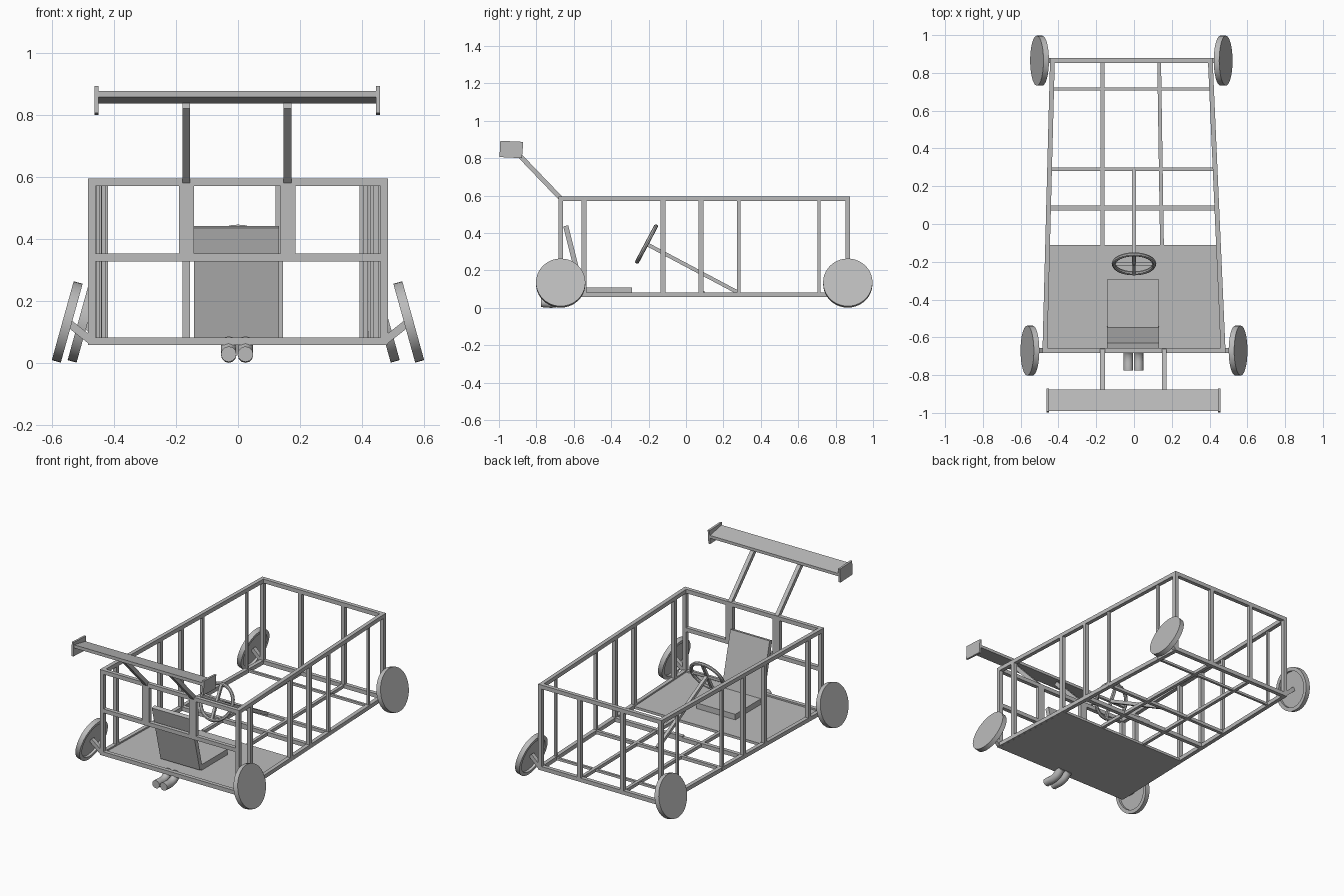
import bpy, bmesh, math
from mathutils import Vector, Matrix

if "Cube" in bpy.data.objects:
    bpy.data.objects.remove(bpy.data.objects["Cube"], do_unlink=True)

GREY = (0.5, 0.5, 0.5, 1)
mat = bpy.data.materials.new("plain_grey")
mat.use_nodes = True
mat.diffuse_color = GREY
mat.node_tree.nodes["Principled BSDF"].inputs["Base Color"].default_value = GREY

T = 0.025                      # tube thickness
REAR, NOSE = -0.67, 0.865      # ends of the frame along y
LOW, MID, TOP = 0.07, 0.34, 0.583


def add(name, bm):
    bmesh.ops.recalc_face_normals(bm, faces=bm.faces)
    me = bpy.data.meshes.new(name)
    bm.to_mesh(me)
    bm.free()
    me.materials.append(mat)
    ob = bpy.data.objects.new(name, me)
    bpy.context.collection.objects.link(ob)
    return ob


def smooth(ob):
    bpy.ops.object.select_all(action='DESELECT')
    ob.select_set(True)
    bpy.context.view_layer.objects.active = ob
    bpy.ops.object.shade_smooth_by_angle()


def bar(name, a, b, w=T, d=T):
    """Square tube from a to b, w and d across."""
    a, b = Vector(a), Vector(b)
    rot = (b - a).to_track_quat('Z', 'Y').to_matrix().to_4x4()
    bm = bmesh.new()
    bmesh.ops.create_cube(bm, size=1, matrix=Matrix.Translation((a + b) / 2) @ rot
                          @ Matrix.Diagonal((w, d, (b - a).length, 1)))
    return add(name, bm)


def box(name, lo, hi):
    lo, hi = Vector(lo), Vector(hi)
    bm = bmesh.new()
    bmesh.ops.create_cube(bm, size=1, matrix=Matrix.Translation((lo + hi) / 2)
                          @ Matrix.Diagonal((*(hi - lo), 1)))
    return add(name, bm)


def prism(name, outline, shift):
    """Extrude a closed outline of 3D points along shift."""
    bm = bmesh.new()
    face = bm.faces.new([bm.verts.new(p) for p in outline])
    ext = bmesh.ops.extrude_face_region(bm, geom=[face])
    moved = [v for v in ext["geom"] if isinstance(v, bmesh.types.BMVert)]
    bmesh.ops.translate(bm, verts=moved, vec=shift)
    return add(name, bm)


def side_x(s, y):
    """Centre of the tapering side frame at y."""
    t = (y - REAR) / (NOSE - REAR)
    return s * 0.472 + t * (0.04 if s < 0 else -0.068)


# Side frames: rails and posts
POSTS = [(REAR, T), (-0.545, T), (-0.123, T), (0.08, T), (0.283, 0.018), (0.71, 0.016), (NOSE, T)]
for s, side in ((1, "left"), (-1, "right")):
    for z, level in ((LOW, "bottom"), (TOP, "top")):
        bar(f"{side}_{level}_rail", (side_x(s, REAR), REAR, z), (side_x(s, NOSE), NOSE, z))
    for y, w in POSTS:
        x = side_x(s, y)
        bar(f"{side}_post", (x, y, LOW - T / 2), (x, y, TOP + T / 2), w, w)


def cross(name, y, z, w=T):
    e = T / 2
    bar(name, (side_x(-1, y) - e, y, z), (side_x(1, y) + e, y, z), w, w)


# Cross members
for z in (LOW, MID, TOP):
    cross("rear_cross_bar", REAR, z)
for z in (LOW, TOP):
    cross("nose_cross_bar", NOSE, z)
for y, w in ((0.085, T), (0.29, 0.02), (0.715, 0.015)):
    cross("floor_cross_bar", y, LOW, w)

# Long floor bars, nose posts, wide rear plates and wing struts
for x, x_in, x_plate, x_strut in ((-0.167, -0.167, -0.166, -0.167), (0.133, 0.148, 0.161, 0.16)):
    bar("floor_long_bar", (x_in, -0.11, LOW), (x, NOSE, LOW), 0.02, 0.02)
    bar("nose_post", (x, NOSE, LOW), (x, NOSE, TOP))
    bar("rear_plate", (x_plate, REAR, MID), (x_plate, REAR, TOP), 0.048, T)
    bar("wing_strut", (x_strut, -0.67, 0.585), (x_strut, -0.905, 0.83))

# Floor panel following the taper
FLOOR_END = -0.11
prism("floor_panel", [(side_x(s, y), y, 0.057) for s, y in
      ((-1, REAR), (1, REAR), (1, FLOOR_END), (-1, FLOOR_END))], (0, 0, 0.016))

# Rear wing and its end plates
prism("wing_blade", [(-0.455, y, z) for y, z in
      ((-0.99, 0.877), (-0.99, 0.857), (-0.875, 0.837), (-0.875, 0.855))], (0.905, 0, 0))
for x in (-0.463, 0.445):
    prism("wing_end_plate", [(x, y, z) for y, z in
          ((-0.993, 0.893), (-0.87, 0.887), (-0.877, 0.8), (-0.997, 0.806))], (0.013, 0, 0))

# Seat
box("seat_cushion", (-0.14, -0.55, 0.073), (0.13, -0.29, 0.108))
bar("seat_back", (-0.005, -0.555, 0.085), (-0.005, -0.643, 0.438), 0.274, 0.027)

# Steering column and wheel
hub = Vector((0, -0.211, 0.341))
foot = Vector((0, 0.285, 0.078))
axis = (hub - foot).normalized()
up = Vector((1, 0, 0)).cross(axis)
bar("steering_column", foot, hub, 0.02, 0.02)
box("column_bracket", (-0.04, 0.072, 0.06), (0.04, 0.098, 0.09))
bpy.ops.mesh.primitive_torus_add(major_segments=32, minor_segments=8, major_radius=0.107,
                                 minor_radius=0.011, location=hub,
                                 rotation=axis.to_track_quat('Z', 'Y').to_euler())
rim = bpy.context.object
rim.name = "steering_wheel_rim"
rim.data.materials.append(mat)
smooth(rim)
for d in (Vector((1, 0, 0)), up):
    bar("steering_wheel_spoke", hub - d * 0.105, hub + d * 0.105, 0.016, 0.016)


def wheel(name, centre, s):
    """Cambered disc, hollow on its inner side."""
    r, h = 0.132, 0.015
    profile = [(0, h), (r, h), (r, -h), (r * 0.83, -h), (r * 0.83, 0), (0, 0)]
    bm = bmesh.new()
    vs = [bm.verts.new((a, 0, b)) for a, b in profile]
    es = [bm.edges.new(p) for p in zip(vs, vs[1:])]
    bmesh.ops.spin(bm, geom=vs + es, cent=(0, 0, 0), axis=(0, 0, 1),
                   angle=math.tau, steps=40, use_merge=True)
    bmesh.ops.remove_doubles(bm, verts=bm.verts, dist=1e-5)
    t = math.radians(15.5)
    out = Vector((s * math.cos(t), 0, math.sin(t)))
    bm.transform(Matrix.Translation(centre) @ out.to_track_quat('Z', 'Y').to_matrix().to_4x4())
    smooth(add(name, bm))


# Wheels on stub axles that climb from the frame corners
for s, side in ((1, "left"), (-1, "right")):
    for y, end, gap in ((REAR, "rear"), (NOSE, "nose")) and ((REAR, "rear", 0.079), (NOSE, "nose", 0.068)):
        x = side_x(s, y)
        centre = Vector((x + s * gap, y, 0.132))
        wheel(f"{side}_{end}_wheel", centre, s)
        bar(f"{side}_{end}_axle", (x, y, LOW), centre)

# Twin exhaust pipes curving out from under the floor
for x in (-0.03, 0.024):
    cu = bpy.data.curves.new("exhaust_pipe", 'CURVE')
    cu.dimensions = '3D'
    cu.bevel_depth, cu.bevel_resolution, cu.use_fill_caps = 0.025, 4, True
    sp = cu.splines.new('BEZIER')
    sp.bezier_points.add(2)
    for p, (y, z) in zip(sp.bezier_points, ((-0.775, 0.028), (-0.69, 0.03), (-0.64, 0.065))):
        p.co = (x, y, z)
        p.handle_left_type = p.handle_right_type = 'AUTO'
    cu.materials.append(mat)
    bpy.context.collection.objects.link(bpy.data.objects.new("exhaust_pipe", cu))
